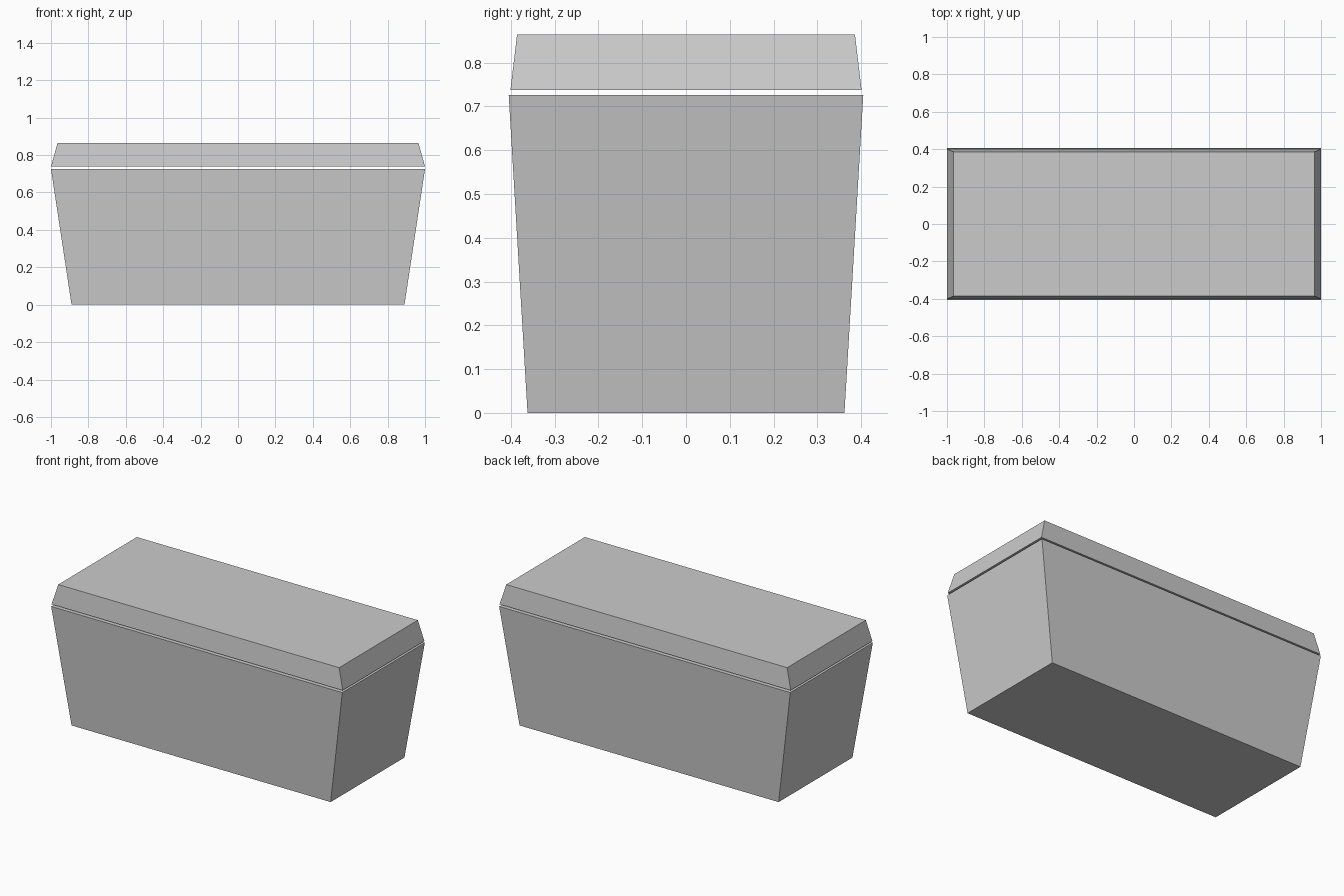
import bpy, bmesh
from mathutils import Vector

if "Cube" in bpy.data.objects:
    bpy.data.objects.remove(bpy.data.objects["Cube"])


def tapered_box(name, bottom, top):
    """Closed box between two centred rectangles given as (half x, half y, z)."""
    bm = bmesh.new()
    bmesh.ops.create_cube(bm, size=2)
    for v in bm.verts:
        hx, hy, z = top if v.co.z > 0 else bottom
        v.co = Vector((v.co.x * hx, v.co.y * hy, z))
    bmesh.ops.recalc_face_normals(bm, faces=bm.faces)
    mesh = bpy.data.meshes.new(name)
    bm.to_mesh(mesh)
    bm.free()
    obj = bpy.data.objects.new(name, mesh)
    bpy.context.collection.objects.link(obj)
    return obj


# Chest body, widening upwards
tapered_box("chest_body", (0.89, 0.362, 0.0), (1.0, 0.405, 0.726))

# Lid, narrowing upwards, with a thin gap above the body
tapered_box("chest_lid", (1.0, 0.401, 0.738), (0.965, 0.386, 0.864))
